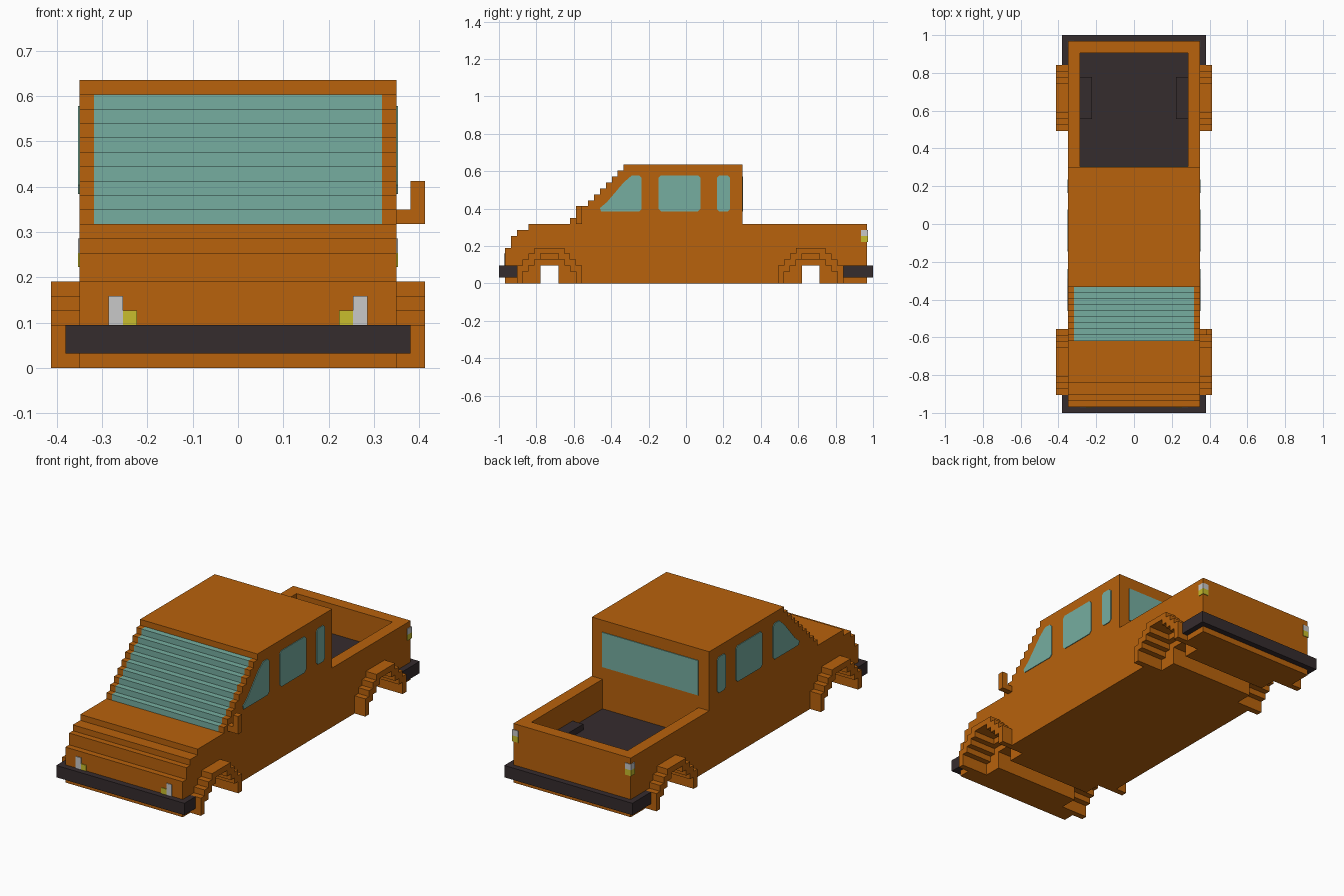
import bpy, bmesh

if "Cube" in bpy.data.objects:
    bpy.data.objects.remove(bpy.data.objects["Cube"])

V = 2 / 63  # one block; x counted from the centre, j along the length from the front, z from the ground


def mat(name, rgb):
    m = bpy.data.materials.new(name)
    m.diffuse_color = (*rgb, 1)
    m.use_nodes = True
    m.node_tree.nodes["Principled BSDF"].inputs["Base Color"].default_value = m.diffuse_color
    return m


ORANGE = mat("orange_paint", (0.479, 0.122, 0.0037))
GLASS = mat("teal_glass", (0.181, 0.423, 0.352))
DARK = mat("dark_trim", (0.036, 0.025, 0.027))
WHITE = mat("white_lamp", (0.578, 0.578, 0.578))
YELLOW = mat("yellow_lamp", (0.58, 0.51, 0.026))


def prism(name, pts, x0, x1, mats, rule=None):
    """Extrude a side profile of (j, z) points from x0 to x1."""
    bm = bmesh.new()
    a = [bm.verts.new((x0, j, z)) for j, z in pts]
    b = [bm.verts.new((x1, j, z)) for j, z in pts]
    bm.faces.new(a)
    bm.faces.new(b[::-1])
    n = len(pts)
    for i in range(n):
        k = (i + 1) % n
        bm.faces.new((a[i], b[i], b[k], a[k]))
    bmesh.ops.recalc_face_normals(bm, faces=bm.faces)
    bm.normal_update()
    if rule:
        for f in bm.faces:
            f.material_index = rule(f.calc_center_median(), f.normal)
    for v in bm.verts:
        v.co = (v.co.x * V, v.co.y * V - 1, v.co.z * V)
    me = bpy.data.meshes.new(name)
    bm.to_mesh(me)
    bm.free()
    for m in mats:
        me.materials.append(m)
    ob = bpy.data.objects.new(name, me)
    bpy.context.collection.objects.link(ob)
    return ob


def box(name, x0, x1, j0, j1, z0, z1, m):
    return prism(name, [(j0, z0), (j1, z0), (j1, z1), (j0, z1)], x0, x1, [m])


def pair(name, pts, x0, x1, mats, rule=None):
    prism(name + "_right", pts, x0, x1, mats, rule)
    prism(name + "_left", pts, -x1, -x0, mats, rule)


def arch(c, half):
    """Full stepped arch around c from its half outline."""
    return [(c - d, z) for d, z in half] + [(c + d, z) for d, z in half[::-1]]


AXLES = (8.5, 52.5)
OUTER = [(5.5, 0), (5.5, 3), (4.5, 3), (4.5, 4), (3.5, 4), (3.5, 5), (2.5, 5), (2.5, 6)]
INNER = [(4.5, 0), (4.5, 2), (3.5, 2), (3.5, 3), (2.5, 3), (2.5, 4), (1.5, 4), (1.5, 5)]
TUNNEL = [(1.5, 0), (1.5, 3)]


def body_profile(notch, floor):
    pts = [(1, 0)] + arch(AXLES[0], notch) + arch(AXLES[1], notch) + [(62, 0), (62, 10)]
    if floor < 10:
        pts += [(60, 10), (60, floor)]
    pts += [(41, floor), (41, 20)]
    for j in range(21, 11, -1):  # windscreen steps
        pts += [(j, j - 1), (j, j - 2)]
    return pts + [(5, 10), (5, 9), (3, 9), (3, 8), (2, 8), (2, 6), (1, 6)]


def paint(c, n):
    if abs(n.x) > 0.5:
        return 0
    if n.z > 0.5 and 41 < c.y < 60 and c.z < 9:
        return 2  # bed floor
    if 11.5 < c.y < 20.9 and 10 < c.z < 19.2:
        return 1  # windscreen
    return 0


# Body in lengthwise slices: centre, wheel wells, bed rails, cab sides
PAINTS = [ORANGE, GLASS, DARK]
prism("body_centre", body_profile(TUNNEL, 5), -8, 8, PAINTS, paint)
pair("body_well", body_profile(INNER[:6], 5), 8, 9, PAINTS, paint)
pair("body_rail", body_profile(INNER, 10), 9, 10, PAINTS, paint)
pair("body_side", body_profile(INNER, 10), 10, 11, [ORANGE])

# Wheel arches
for c, end in zip(AXLES, ("front", "rear")):
    pair(end + "_wheel_arch", arch(c, OUTER) + arch(c, INNER)[::-1], 11, 13, [ORANGE])

# Wheel humps inside the bed
pair("bed_hump", [(49, 5), (56, 5), (56, 6), (49, 6)], 7, 9, [DARK])

# Bumpers
box("front_bumper", -12, 12, 0, 3, 1, 3, DARK)
box("rear_bumper", -12, 12, 58, 63, 1, 3, DARK)

# Single door mirror
prism("mirror_arm", [(13, 10), (14, 10), (14, 11), (13, 11)], 11, 12, [ORANGE])
box("mirror", 12, 13, 13, 14, 10, 13, ORANGE)


# Side windows as thin plates with clipped corners
def clipped(j0, j1, z0, z1, r=0.4):
    return [(j0 + r, z0), (j1 - r, z0), (j1, z0 + r), (j1, z1 - r),
            (j1 - r, z1), (j0 + r, z1), (j0, z1 - r), (j0, z0 + r)]


T = 0.12
pair("front_side_window", [(17.2, 12.1), (23.6, 12.1), (24, 12.5), (24, 17.8), (23.6, 18.2),
                           (22.4, 18.2), (21, 17), (18.2, 13.7), (17, 12.7)], 11, 11 + T, [GLASS])
pair("middle_side_window", clipped(26.9, 33.9, 12.1, 18.2), 11, 11 + T, [GLASS])
pair("rear_side_window", clipped(36.7, 38.9, 12.1, 18.2), 11, 11 + T, [GLASS])
box("back_window", -9, 9, 41, 41 + T, 12.1, 18, GLASS)

# Headlamps and corner tail lamps
for s, side in ((1, "right"), (-1, "left")):
    def lamp(name, a, b, *rest):
        box(name + side, min(s * a, s * b), max(s * a, s * b), *rest)
    lamp("headlamp_", 8, 9, 1 - T, 1, 3, 5, WHITE)
    lamp("turn_lamp_", 7, 8, 1 - T, 1, 3, 4, YELLOW)
    lamp("tail_lamp_upper_", 10, 11 + T, 61, 62 + T, 8, 9, WHITE)
    lamp("tail_lamp_lower_", 10, 11 + T, 61, 62 + T, 7, 8, YELLOW)
